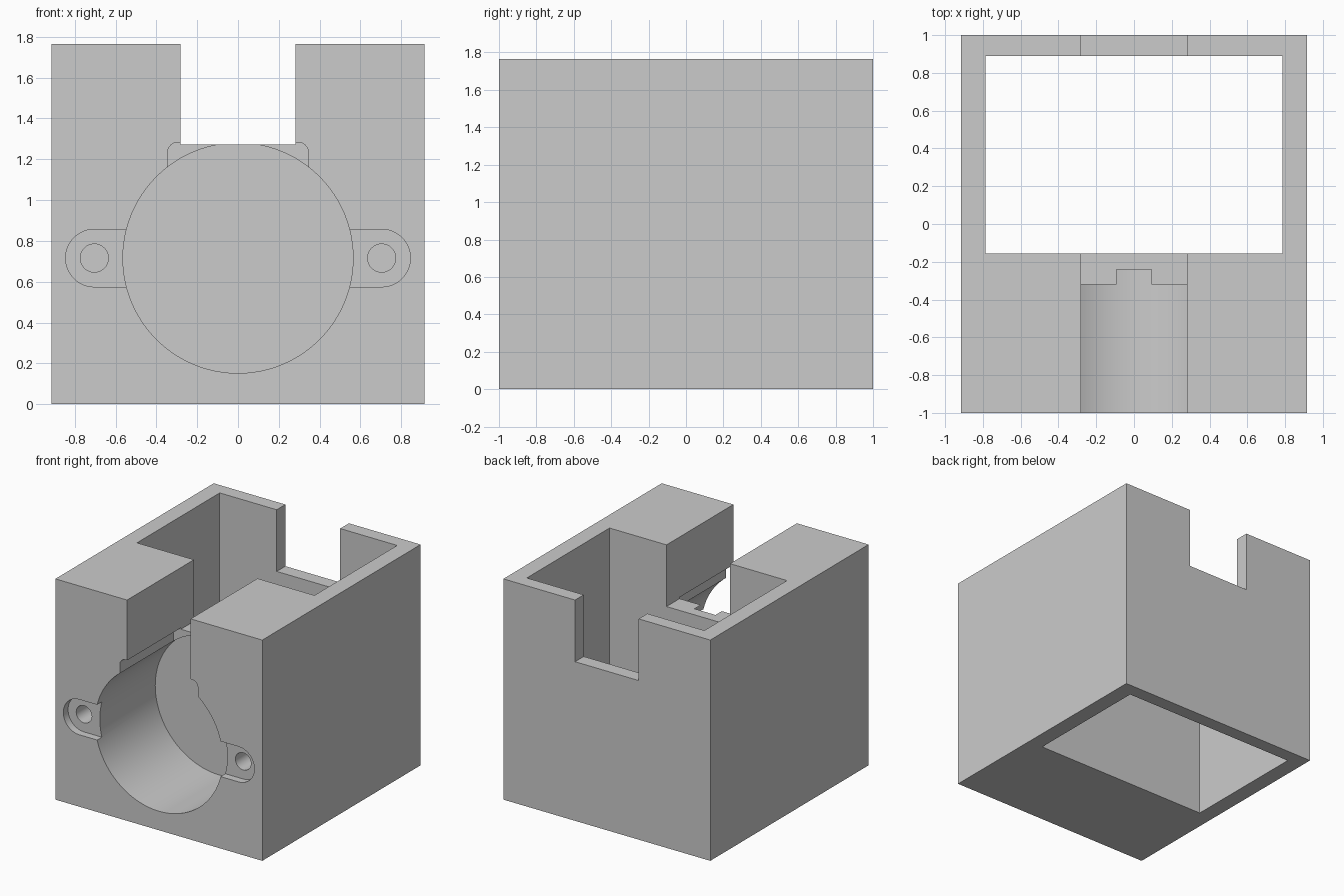
import bpy, bmesh, math
from mathutils import Matrix, Vector

cube = bpy.data.objects.get("Cube")
if cube:
    bpy.data.objects.remove(cube, do_unlink=True)

grey = bpy.data.materials.new("plain grey")
grey.use_nodes = True
colour = (0.6, 0.6, 0.6, 1)
grey.diffuse_color = colour
grey.node_tree.nodes["Principled BSDF"].inputs["Base Color"].default_value = colour

W, H = 0.915, 1.765            # half width and height of the body
BORE_Z, BORE_R = 0.716, 0.564  # motor bore axis and radius
FRONT = -1.1                   # cutters start outside the front face


def make_object(name, bm):
    bmesh.ops.recalc_face_normals(bm, faces=bm.faces)
    mesh = bpy.data.meshes.new(name)
    bm.to_mesh(mesh)
    bm.free()
    mesh.materials.append(grey)
    obj = bpy.data.objects.new(name, mesh)
    bpy.context.collection.objects.link(obj)
    return obj


def box(name, x0, x1, y0, y1, z0, z1):
    bm = bmesh.new()
    size = (x1 - x0, y1 - y0, z1 - z0)
    mid = ((x0 + x1) / 2, (y0 + y1) / 2, (z0 + z1) / 2)
    bmesh.ops.create_cube(bm, size=1, matrix=Matrix.Translation(mid) @ Matrix.Diagonal((*size, 1)))
    return make_object(name, bm)


def prism(name, outline, y1):
    """Extrude an x-z outline from in front of the body back to y1."""
    bm = bmesh.new()
    face = bm.faces.new([bm.verts.new((x, FRONT, z)) for x, z in outline])
    new = bmesh.ops.extrude_face_region(bm, geom=[face])["geom"]
    verts = [v for v in new if isinstance(v, bmesh.types.BMVert)]
    bmesh.ops.translate(bm, verts=verts, vec=(0, y1 - FRONT, 0))
    return make_object(name, bm)


def arc(cx, cz, r, start, end, n):
    angles = [math.radians(start + (end - start) * i / n) for i in range(n + 1)]
    return [(cx + r * math.cos(a), cz + r * math.sin(a)) for a in angles]


def circle(cx, cz, r, n):
    return arc(cx, cz, r, 0, 360, n)[:-1]


# Solid body
body = box("motor_housing", -W, W, -1, 1, 0, H)

# Rear shaft, open at top and bottom, and the slot across the top
cutters = [
    box("shaft_cutter", -0.785, 0.785, -0.155, 0.89, -0.1, H + 0.1),
    box("top_slot_cutter", -0.281, 0.281, FRONT, 1.1, 1.272, H + 0.1),
]

# Round bore and the wider shoulder recess with rounded corners above it
cutters.append(prism("bore_cutter", circle(0, BORE_Z, BORE_R, 96), -0.24))
shoulder = [(-0.345, 0.9), (0.345, 0.9)]
shoulder += arc(0.295, 1.233, 0.05, 0, 90, 8) + arc(-0.295, 1.233, 0.05, 90, 180, 8)
cutters.append(prism("shoulder_cutter", shoulder, -0.32))

# Mounting ear recesses and screw holes on both sides
ear = arc(0.704, BORE_Z, 0.141, -90, 90, 24) + [(0.4, BORE_Z + 0.141), (0.4, BORE_Z - 0.141)]
for side, s in (("left", 1), ("right", -1)):
    cutters.append(prism(side + "_ear_cutter", [(s * x, z) for x, z in ear], -0.94))
    cutters.append(prism(side + "_screw_cutter", circle(s * 0.704, BORE_Z, 0.069, 32), -0.55))

# Cut everything, then discard the cutters
bpy.context.view_layer.objects.active = body
for cutter in cutters:
    cutter.hide_render = True
    mod = body.modifiers.new(cutter.name, "BOOLEAN")
    mod.operation = "DIFFERENCE"
    mod.solver = "EXACT"
    mod.object = cutter
    bpy.ops.object.modifier_apply(modifier=mod.name)
    bpy.data.objects.remove(cutter, do_unlink=True)

bpy.ops.object.select_all(action="DESELECT")
body.select_set(True)
bpy.ops.object.shade_smooth_by_angle(angle=math.radians(25))
